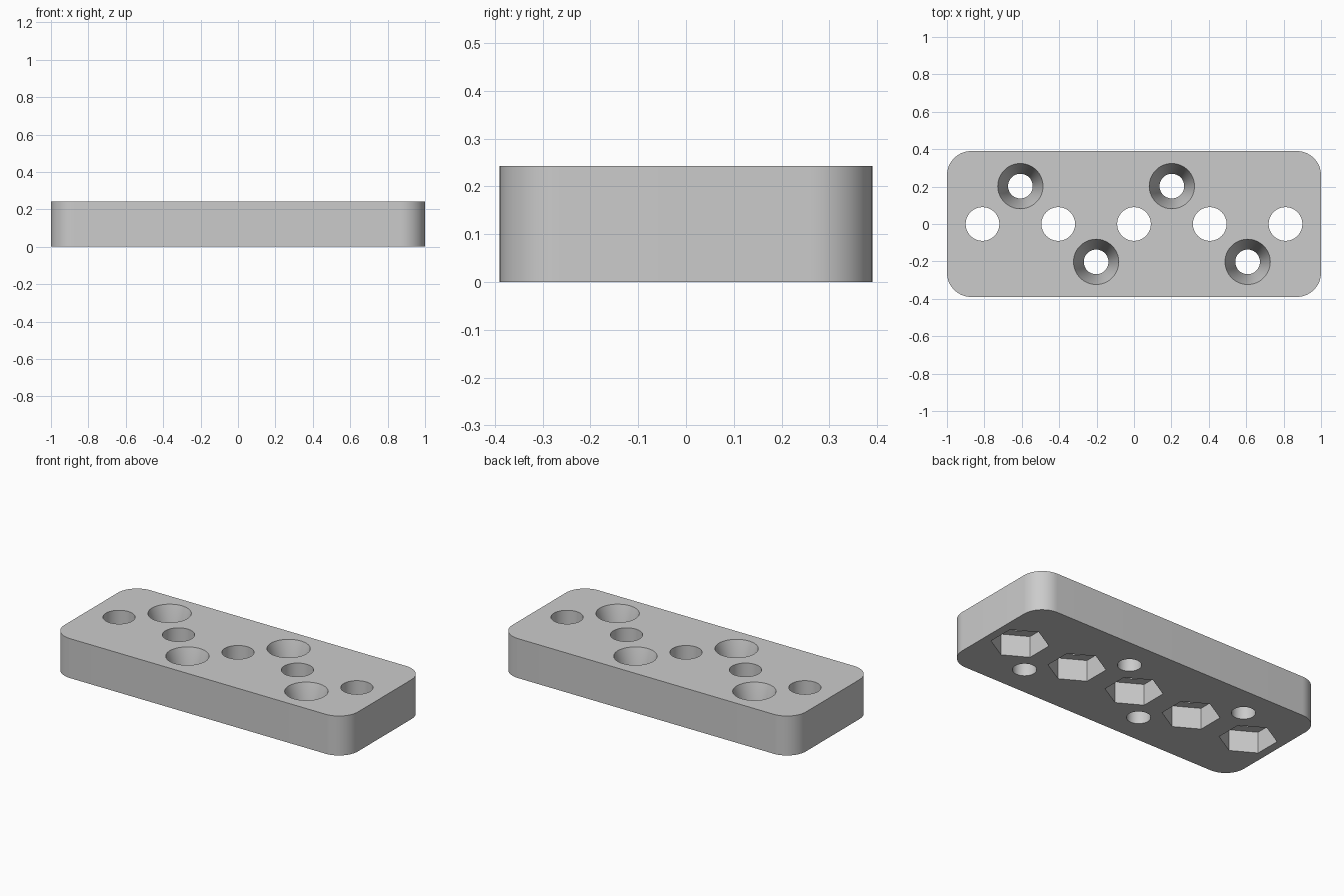
import bpy, bmesh, math

cube = bpy.data.objects.get("Cube")
if cube:
    bpy.data.objects.remove(cube, do_unlink=True)

LENGTH, WIDTH, HEIGHT, CORNER = 2.0, 0.78, 0.243, 0.13
PITCH = 0.405
OVER = 0.05  # cutter overshoot past the plate faces

grey = bpy.data.materials.new("plain grey")
grey.use_nodes = True
colour = (0.6, 0.6, 0.6, 1)
grey.diffuse_color = colour
grey.node_tree.nodes["Principled BSDF"].inputs["Base Color"].default_value = colour


def circle(radius, sides=64, phase=0.0):
    turn = 2 * math.pi / sides
    return [(radius * math.cos(phase + turn * i), radius * math.sin(phase + turn * i))
            for i in range(sides)]


def rounded_rectangle(length, width, radius, steps=16):
    points = []
    for corner, (sx, sy) in enumerate([(1, 1), (-1, 1), (-1, -1), (1, -1)]):
        for i in range(steps + 1):
            a = math.pi / 2 * (corner + i / steps)
            points.append((sx * (length / 2 - radius) + radius * math.cos(a),
                           sy * (width / 2 - radius) + radius * math.sin(a)))
    return points


def loft(name, rings, x=0.0, y=0.0):
    """Closed solid through matching outlines, given as (z, outline)."""
    bm = bmesh.new()
    loops = [[bm.verts.new((x + px, y + py, z)) for px, py in outline]
             for z, outline in rings]
    n = len(loops[0])
    for low, high in zip(loops, loops[1:]):
        for i in range(n):
            j = (i + 1) % n
            bm.faces.new((low[i], low[j], high[j], high[i]))
    bm.faces.new(loops[0][::-1])
    bm.faces.new(loops[-1])
    mesh = bpy.data.meshes.new(name)
    bm.to_mesh(mesh)
    bm.free()
    mesh.materials.append(grey)
    obj = bpy.data.objects.new(name, mesh)
    bpy.context.collection.objects.link(obj)
    return obj


# Plate with rounded corners
outline = rounded_rectangle(LENGTH, WIDTH, CORNER)
plate = loft("mounting_plate", [(0, outline), (HEIGHT, outline)])
cutters = []

# Row of through holes with hexagonal nut pockets underneath
bolt, nut = circle(0.09), circle(0.16, 6, math.pi / 2)
for i in range(-2, 3):
    x = i * PITCH
    cutters.append(loft("nut_pocket_cutter", [(-OVER, nut), (0.13, nut)], x))
    cutters.append(loft("bolt_hole_cutter", [(-OVER, bolt), (HEIGHT + OVER, bolt)], x))

# Staggered countersunk screw holes
shank, head = circle(0.066), circle(0.121)
for i in range(4):
    cutters.append(loft("screw_hole_cutter",
                        [(-OVER, shank), (0.06, shank), (HEIGHT, head), (HEIGHT + OVER, head)],
                        (i - 1.5) * PITCH, PITCH / 2 * (-1) ** i))

# Cut every hole, then discard the cutters
bpy.ops.object.select_all(action='DESELECT')
plate.select_set(True)
bpy.context.view_layer.objects.active = plate
for cutter in cutters:
    cutter.hide_render = True
    mod = plate.modifiers.new("cut", 'BOOLEAN')
    mod.operation = 'DIFFERENCE'
    mod.solver = 'EXACT'
    mod.object = cutter
    bpy.ops.object.modifier_apply(modifier=mod.name)
    bpy.data.objects.remove(cutter, do_unlink=True)

bpy.ops.object.shade_smooth_by_angle(angle=math.radians(30))
